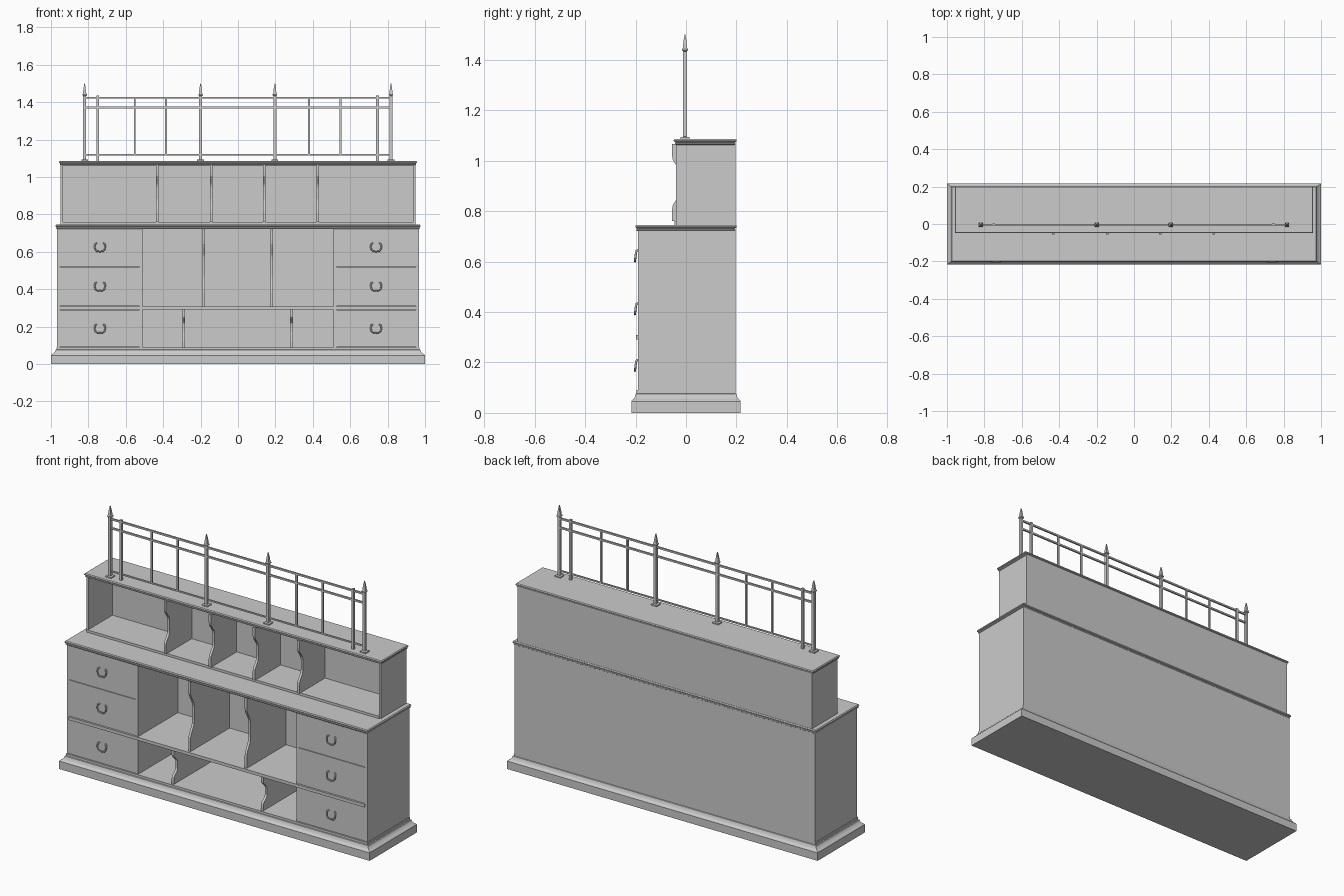
import bpy, bmesh, math
from mathutils import Vector

if "Cube" in bpy.data.objects:
    bpy.data.objects.remove(bpy.data.objects["Cube"])


def finish(name, bm):
    bmesh.ops.recalc_face_normals(bm, faces=bm.faces)
    me = bpy.data.meshes.new(name)
    bm.to_mesh(me)
    bm.free()
    ob = bpy.data.objects.new(name, me)
    bpy.context.collection.objects.link(ob)
    return ob


def box(name, x0, x1, y0, y1, z0, z1, bevel=0):
    bm = bmesh.new()
    bmesh.ops.create_cube(bm, size=1)
    for v in bm.verts:
        v.co = Vector(((x0 + x1) / 2 + v.co.x * (x1 - x0),
                       (y0 + y1) / 2 + v.co.y * (y1 - y0),
                       (z0 + z1) / 2 + v.co.z * (z1 - z0)))
    if bevel:
        bmesh.ops.bevel(bm, geom=bm.edges[:], offset=bevel, segments=1, affect='EDGES')
    return finish(name, bm)


def moulded(name, cx, cy, rings):
    """Stack of rectangles (half x, half y, z) joined into a moulded solid."""
    bm = bmesh.new()
    loops = [[bm.verts.new((cx + sx * hx, cy + sy * hy, z))
              for sx, sy in ((-1, -1), (1, -1), (1, 1), (-1, 1))] for hx, hy, z in rings]
    for a, b in zip(loops, loops[1:]):
        for i in range(4):
            j = (i + 1) % 4
            bm.faces.new((a[i], a[j], b[j], b[i]))
    bm.faces.new(loops[0][::-1])
    bm.faces.new(loops[-1])
    return finish(name, bm)


def wavy_divider(name, x, z0, z1, yf, yb, depth, th=0.014):
    """Upright partition whose front edge dips inward at mid height."""
    def dip(t):
        s = min(max((min(t, 1 - t) - 0.17) / 0.22, 0), 1)
        return depth * s * s * (3 - 2 * s)
    n = 20
    prof = [(yf + dip(i / n), z0 + (z1 - z0) * i / n) for i in range(n + 1)]
    prof += [(yb, z1), (yb, z0)]
    bm = bmesh.new()
    f = bm.faces.new([bm.verts.new((x - th / 2, y, z)) for y, z in prof])
    ext = bmesh.ops.extrude_face_region(bm, geom=[f])
    bmesh.ops.translate(bm, vec=(th, 0, 0),
                        verts=[g for g in ext['geom'] if isinstance(g, bmesh.types.BMVert)])
    return finish(name, bm)


def handle(name, cx, cz):
    """Bail pull: a swept U with two small mounting studs."""
    half = [(0.019, -0.188, 0.024), (0.025, -0.196, 0.021), (0.028, -0.199, 0.008),
            (0.026, -0.201, -0.008), (0.018, -0.202, -0.018)]
    pts = [(-x, y, z) for x, y, z in half] + [(0, -0.202, -0.021)] + half[::-1]
    cu = bpy.data.curves.new(name, 'CURVE')
    cu.dimensions = '3D'
    cu.bevel_depth = 0.0042
    cu.bevel_resolution = 2
    cu.use_fill_caps = True
    sp = cu.splines.new('POLY')
    sp.points.add(len(pts) - 1)
    for p, (x, y, z) in zip(sp.points, pts):
        p.co = (cx + x, y, cz + z, 1)
    ob = bpy.data.objects.new(name, cu)
    bpy.context.collection.objects.link(ob)


FRONT, BACK, INNER = -0.19, 0.196, 0.175

# plinth with moulded shoulder
moulded("plinth", 0, 0, [
    (1, .217, 0), (1, .217, .046), (.997, .214, .05), (.986, .206, .058), (.979, .202, .066),
    (.976, .199, .075), (.971, .196, .077), (.971, .196, .09)])

# lower case
box("case_back", -.968, .968, INNER, BACK, .09, .725)
for side, s in (("left", -1), ("right", 1)):
    box(side + "_case_side", *sorted((s * .968, s * .952)), FRONT, BACK, .09, .725)
    box(side + "_inner_wall", *sorted((s * .526, s * .510)), FRONT, INNER, .09, .725)
    # drawers and handles
    for i, (z0, z1, hz) in enumerate(((.092, .289, .187), (.311, .520, .412), (.523, .723, .622))):
        box(f"{side}_drawer_{i + 1}", *sorted((s * .951, s * .5275)), FRONT, INNER, z0, z1)
        handle(f"{side}_handle_{i + 1}", s * .738, hz)
box("long_shelf", -.952, .952, -.198, INNER, .291, .309)
for i, x in enumerate((-.183, .180)):
    wavy_divider(f"upper_bay_divider_{i + 1}", x, .309, .725, -.186, INNER, .035)
for i, x in enumerate((-.290, .286)):
    wavy_divider(f"lower_bay_divider_{i + 1}", x, .09, .291, -.186, INNER, .035)

# counter
moulded("counter", 0, 0, [
    (.966, .194, .722), (.972, .197, .725), (.972, .197, .730), (.969, .195, .732),
    (.975, .2, .735), (.976, .201, .740), (.972, .198, .746)])

# hutch with pigeonholes
box("hutch_back", -.948, .948, .182, BACK, .746, 1.067)
box("hutch_floor", -.940, .940, -.045, .182, .746, .760)
for side, s in (("left", -1), ("right", 1)):
    box(side + "_hutch_side", *sorted((s * .948, s * .936)), -.04, BACK, .746, 1.067)
for i, x in enumerate((-.432, -.143, .140, .426)):
    wavy_divider(f"hutch_divider_{i + 1}", x, .760, 1.067, -.055, .182, .034)
moulded("hutch_top", 0, .076, [
    (.948, .115, 1.063), (.953, .120, 1.066), (.953, .120, 1.071), (.950, .118, 1.073),
    (.957, .124, 1.076), (.958, .125, 1.081), (.954, .121, 1.086)])

# gallery railing
RY = -.004
for i, x in enumerate((-.820, -.200, .197, .818)):
    moulded(f"railing_post_{i + 1}", x, RY, [
        (.018, .018, 1.085), (.018, .018, 1.093), (.008, .008, 1.095), (.008, .008, 1.434),
        (.012, .012, 1.437), (.012, .012, 1.442), (.009, .009, 1.446), (.005, .005, 1.480),
        (.0015, .0015, 1.5)])
for i, x in enumerate((-.750, .746)):
    box(f"slim_post_{i + 1}", x - .007, x + .007, RY - .007, RY + .007, 1.085, 1.436)
for i, x in enumerate((-.552, -.385, .380, .548)):
    box(f"baluster_{i + 1}", x - .005, x + .005, RY - .005, RY + .005, 1.119, 1.42)
for name, z, r in (("bottom_rail", 1.120, .004), ("middle_rail", 1.371, .005), ("top_rail", 1.424, .005)):
    box(name, -.818, .816, RY - r, RY + r, z - r, z + r)
